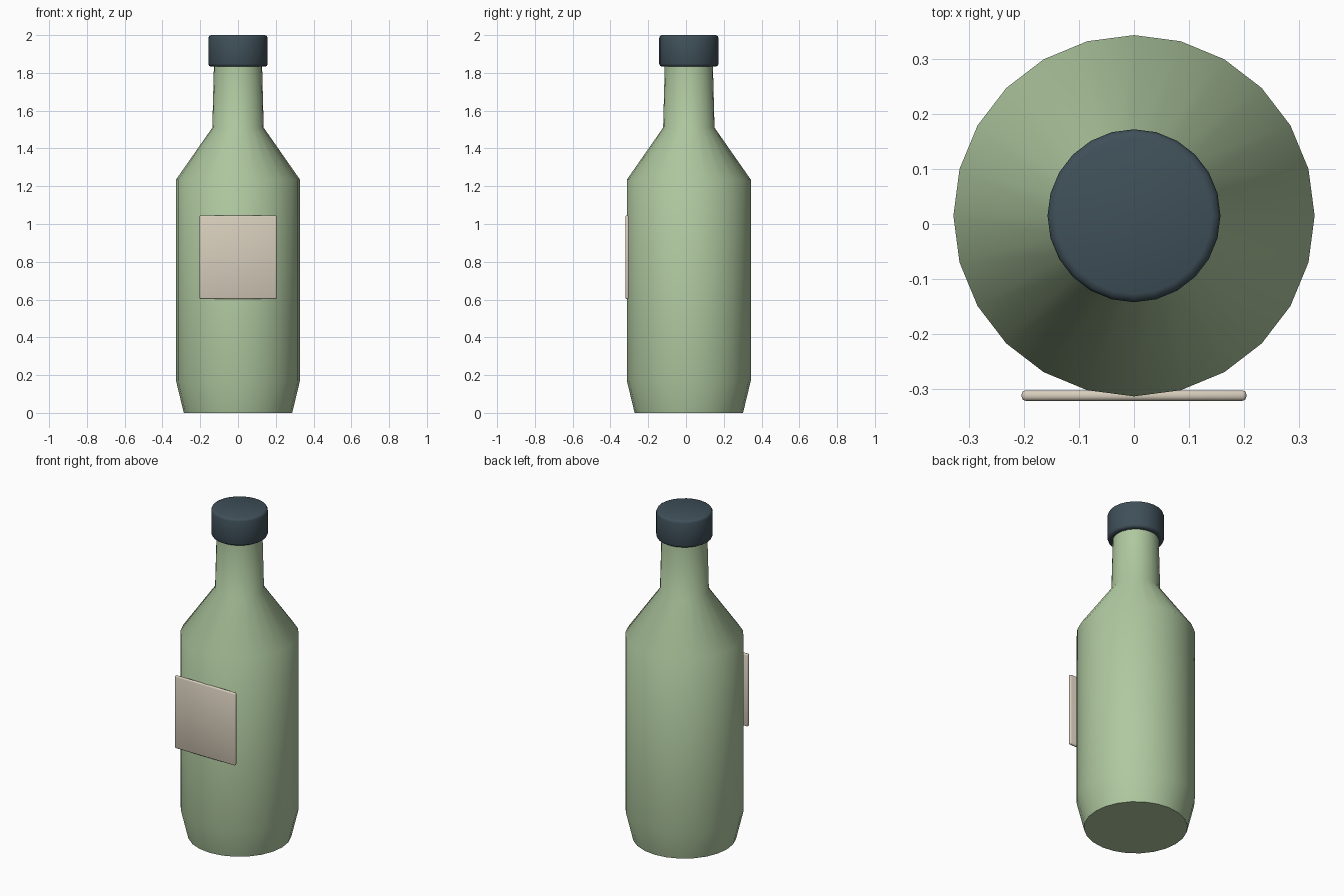
import bpy, bmesh, math

if "Cube" in bpy.data.objects:
    bpy.data.objects.remove(bpy.data.objects["Cube"])

AXIS_Y = 0.015
SIDES = 24


def finish(obj, color, angle):
    mat = bpy.data.materials.new(obj.name + "_material")
    mat.diffuse_color = (*color, 1)
    mat.use_nodes = True
    mat.node_tree.nodes["Principled BSDF"].inputs["Base Color"].default_value = mat.diffuse_color
    obj.data.materials.append(mat)
    bpy.ops.object.select_all(action='DESELECT')
    obj.select_set(True)
    bpy.context.view_layer.objects.active = obj
    bpy.ops.object.shade_smooth_by_angle(angle=math.radians(angle))


def add_object(name, bm):
    bmesh.ops.recalc_face_normals(bm, faces=bm.faces)
    mesh = bpy.data.meshes.new(name)
    bm.to_mesh(mesh)
    bm.free()
    obj = bpy.data.objects.new(name, mesh)
    bpy.context.collection.objects.link(obj)
    return obj


def lathe(name, profile):
    """Closed solid of revolution from (radius, z) points."""
    bm = bmesh.new()
    rings = []
    for r, z in profile:
        angles = [math.tau * i / SIDES for i in range(SIDES)]
        rings.append([bm.verts.new((r * math.cos(a), AXIS_Y + r * math.sin(a), z))
                      for a in angles])
    for low, high in zip(rings, rings[1:]):
        for i in range(SIDES):
            j = (i + 1) % SIDES
            bm.faces.new((low[i], low[j], high[j], high[i]))
    bm.faces.new(rings[0])
    bm.faces.new(rings[-1])
    return add_object(name, bm)


def bevel(obj, width, segments):
    mod = obj.modifiers.new("bevel", 'BEVEL')
    mod.width = width
    mod.segments = segments
    mod.limit_method = 'ANGLE'
    mod.angle_limit = math.radians(40)
    bpy.context.view_layer.objects.active = obj
    bpy.ops.object.modifier_apply(modifier=mod.name)


# Bottle body with tapered foot, shoulder and neck
bottle = lathe("bottle", [(0.287, 0), (0.328, 0.17), (0.328, 1.235),
                          (0.136, 1.51), (0.127, 1.86)])
finish(bottle, (0.43, 0.58, 0.35), 50)

# Screw cap with softened rims
cap = lathe("cap", [(0.157, 1.833), (0.157, 2.0)])
bevel(cap, 0.015, 2)
finish(cap, (0.05, 0.08, 0.10), 50)

# Flat front label plate
bm = bmesh.new()
bmesh.ops.create_cube(bm, size=1)
bmesh.ops.scale(bm, vec=(0.408, 0.019, 0.442), verts=bm.verts)
bmesh.ops.translate(bm, vec=(0, -0.3115, 0.824), verts=bm.verts)
label = add_object("label", bm)
bevel(label, 0.007, 2)
finish(label, (0.68, 0.61, 0.50), 50)
